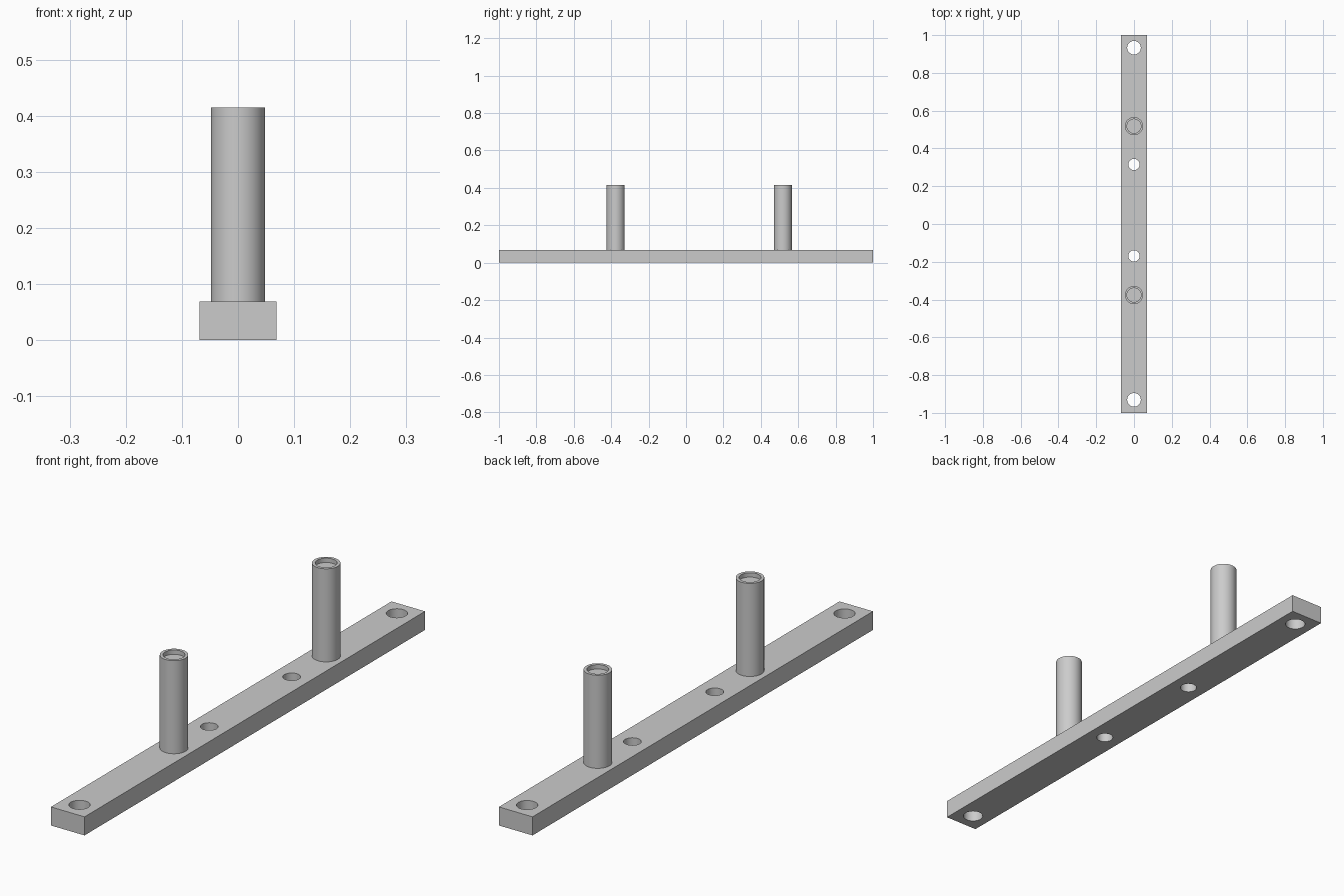
import bpy
import bmesh
from math import radians, pi, cos, sin

if "Cube" in bpy.data.objects:
    bpy.data.objects.remove(bpy.data.objects["Cube"], do_unlink=True)

BAR_WIDTH, BAR_HEIGHT = 0.138, 0.069
POST_TOP, POST_RADIUS = 0.415, 0.048
RECESS_RADIUS, RECESS_DEPTH = 0.037, 0.016
SIDES = 48

steel = bpy.data.materials.new("plain grey metal")
steel.use_nodes = True
grey = (0.6, 0.6, 0.6, 1)
steel.diffuse_color = grey
steel.node_tree.nodes["Principled BSDF"].inputs["Base Color"].default_value = grey


def smooth(obj):
    bpy.ops.object.select_all(action="DESELECT")
    obj.select_set(True)
    bpy.context.view_layer.objects.active = obj
    bpy.ops.object.shade_smooth_by_angle(angle=radians(30))


def lathe(name, profile, y):
    """Turn (radius, height) points into a closed round solid standing at y."""
    bm = bmesh.new()
    rings = [[bm.verts.new((r * cos(2 * pi * i / SIDES), r * sin(2 * pi * i / SIDES), z))
              for i in range(SIDES)] for r, z in profile]
    for low, high in zip(rings, rings[1:]):
        for i in range(SIDES):
            j = (i + 1) % SIDES
            bm.faces.new((low[i], low[j], high[j], high[i]))
    bm.faces.new(rings[0][::-1])
    bm.faces.new(rings[-1])
    mesh = bpy.data.meshes.new(name)
    bm.to_mesh(mesh)
    bm.free()
    mesh.materials.append(steel)
    obj = bpy.data.objects.new(name, mesh)
    obj.location.y = y
    bpy.context.collection.objects.link(obj)
    return obj


# Base bar
bpy.ops.mesh.primitive_cube_add(size=1, location=(0, 0, BAR_HEIGHT / 2))
bar = bpy.context.object
bar.name = "base_bar"
bar.scale = (BAR_WIDTH, 2, BAR_HEIGHT)
bpy.ops.object.transform_apply(location=True, scale=True)
bar.data.materials.append(steel)

# Through holes: large at the ends, small between the posts
for y, radius in ((-0.931, 0.036), (-0.169, 0.03), (0.315, 0.03), (0.933, 0.036)):
    cutter = lathe("hole_cutter", [(radius, -0.1), (radius, 0.2)], y)
    cutter.hide_render = True
    cut = bar.modifiers.new("hole", "BOOLEAN")
    cut.operation = "DIFFERENCE"
    cut.solver = "EXACT"
    cut.object = cutter
    bpy.context.view_layer.objects.active = bar
    bpy.ops.object.modifier_apply(modifier=cut.name)
    bpy.data.objects.remove(cutter, do_unlink=True)
smooth(bar)

# Upright posts with a shallow recess in the top
post_profile = [(POST_RADIUS, BAR_HEIGHT), (POST_RADIUS, POST_TOP),
                (RECESS_RADIUS, POST_TOP), (RECESS_RADIUS, POST_TOP - RECESS_DEPTH)]
for name, y in (("front_post", -0.376), ("back_post", 0.518)):
    smooth(lathe(name, post_profile, y))
